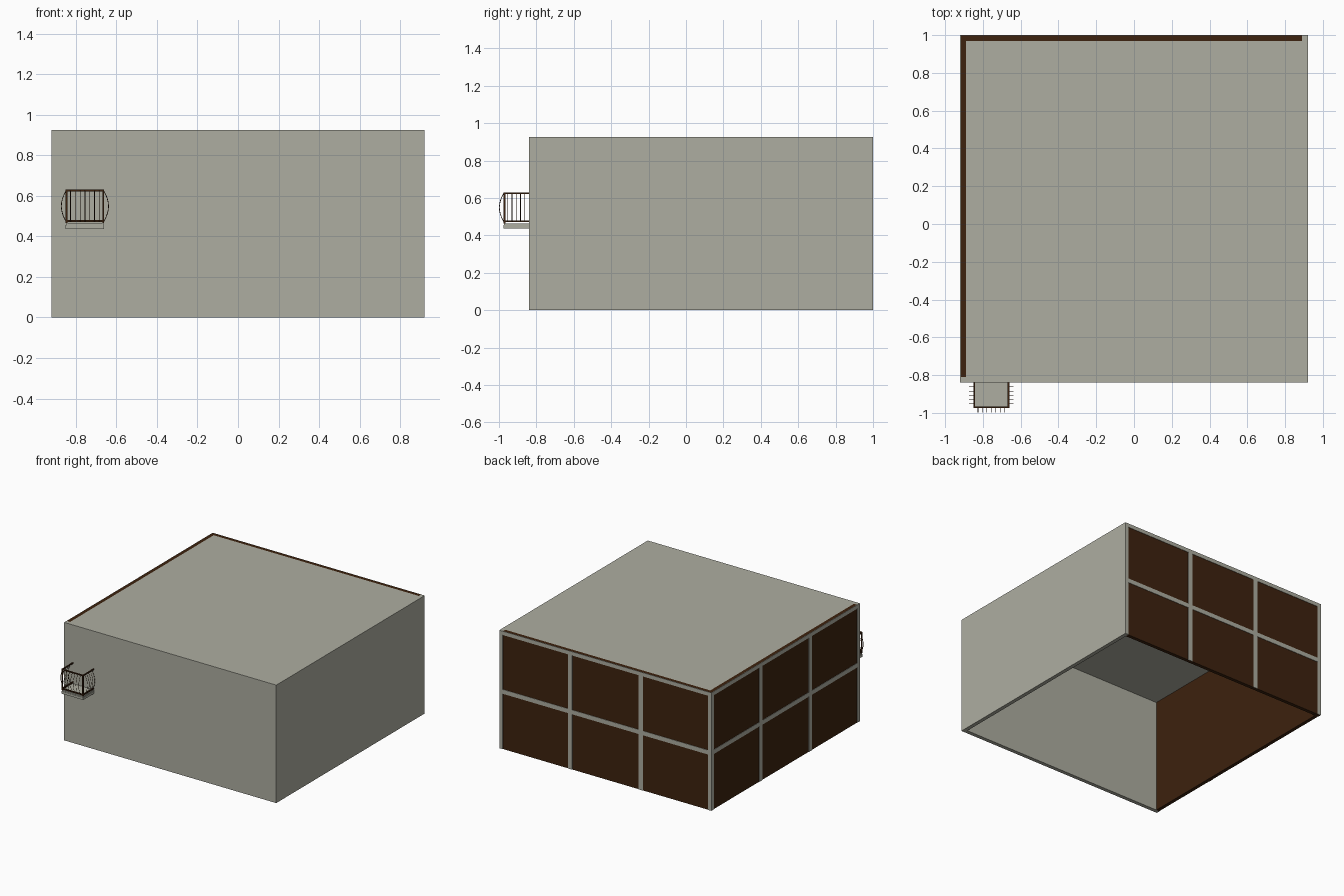
import bpy, bmesh, math

if "Cube" in bpy.data.objects:
    bpy.data.objects.remove(bpy.data.objects["Cube"])


def material(name, rgb):
    m = bpy.data.materials.new(name)
    m.diffuse_color = (*rgb, 1)
    m.use_nodes = True
    m.node_tree.nodes["Principled BSDF"].inputs["Base Color"].default_value = m.diffuse_color
    return m


GREY = material("warm grey plaster", (0.423, 0.423, 0.356))
BROWN = material("dark brown", (0.047, 0.016, 0.0044))


def boxes(name, mat, *spans):
    """One object from boxes given as (x0, x1, y0, y1, z0, z1)."""
    bm = bmesh.new()
    for x0, x1, y0, y1, z0, z1 in spans:
        verts = bmesh.ops.create_cube(bm, size=1)["verts"]
        for v in verts:
            v.co = (x1 if v.co.x > 0 else x0,
                    y1 if v.co.y > 0 else y0,
                    z1 if v.co.z > 0 else z0)
    me = bpy.data.meshes.new(name)
    bm.to_mesh(me)
    bm.free()
    me.materials.append(mat)
    ob = bpy.data.objects.new(name, me)
    bpy.context.collection.objects.link(ob)
    return ob


# Room shell, open underneath
X, Y0, Y1, H, T = 0.92, -0.84, 1.0, 0.925, 0.03
D = 0.003  # how far the panels sit behind the frame bars
boxes("front_wall", GREY, (-X, X, Y0, Y0 + T, 0, H))
boxes("right_wall", GREY, (X - T, X, Y0 + T, Y1, 0, H))
boxes("roof", GREY, (-X + T, X - T, Y0 + T, Y1 - T, H - T, H))

# Dark panels filling the left and back sides
boxes("left_panel", BROWN, (-X + D, -X + T, Y0 + T, Y1 - D, 0, H))
boxes("back_panel", BROWN, (-X + T, X - T, Y1 - T, Y1 - D, 0, H))


# Frame bars over the panels: uprights at the thirds, middle and top rails
def bar_layout(a, b):
    third = (b - a) / 3
    uprights = [(a, a + T)] + [(a + third * i - 0.019, a + third * i + 0.019) for i in (1, 2)] + [(b - T, b)]
    rects = [(u0, u1, 0, H) for u0, u1 in uprights]
    for (_, u1), (w0, _) in zip(uprights, uprights[1:]):
        rects += [(u1, w0, 0.434, 0.468), (u1, w0, H - T, H)]
    return rects


boxes("left_frame", GREY, *[(-X, -X + D, a, b, c, d) for a, b, c, d in bar_layout(Y0, Y1) if a > Y0])
boxes("back_frame", GREY, *[(a, b, Y1 - D, Y1, c, d) for a, b, c, d in bar_layout(-X, X) if b < X])

# Balcony slab
BX0, BX1, BY = -0.85, -0.66, -0.975
boxes("balcony_slab", GREY,
      (BX0, BX1, BY, Y0, 0.437, 0.456),
      (BX0 + 0.003, BX1 - 0.003, BY + 0.003, Y0, 0.456, 0.465))

# Balcony railing: corner posts with upper and lower rails
R = 0.009
rails = [(x, x + R, BY, BY + R, 0.465, 0.63) for x in (BX0, BX1 - R)]
for z0, z1 in ((0.471, 0.480), (0.622, 0.63)):
    rails += [(x, x + R, BY + R, Y0, z0, z1) for x in (BX0, BX1 - R)]
    rails.append((BX0 + R, BX1 - R, BY, BY + R, z0, z1))
boxes("balcony_railing", BROWN, *rails)

# Bulging balusters, outward along each side
cu = bpy.data.curves.new("baluster_curve", "CURVE")
cu.dimensions = "3D"
cu.bevel_depth = 0.0017
cu.bevel_resolution = 0
cu.use_fill_caps = True


def baluster(x, y, dx, dy):
    sp = cu.splines.new("POLY")
    n = 8
    sp.points.add(n)
    for i, p in enumerate(sp.points):
        t = i / n
        out = 0.0235 * math.sin(math.pi * t) ** 0.9 if 0 < t < 1 else 0
        p.co = (x + dx * out, y + dy * out, 0.473 + 0.152 * t, 1)


for i in range(7):
    baluster(BX0 + (BX1 - BX0) * (i + 1) / 8, BY + 0.0005, 0, -1)
for i in range(5):
    y = BY + (Y0 - BY) * (i + 1) / 6
    baluster(BX0 + 0.002, y, -1, 0)
    baluster(BX1 - 0.002, y, 1, 0)

tmp = bpy.data.objects.new("baluster_curve", cu)
bpy.context.collection.objects.link(tmp)
bpy.context.view_layer.update()
me = bpy.data.meshes.new_from_object(tmp.evaluated_get(bpy.context.evaluated_depsgraph_get()))
bpy.data.objects.remove(tmp)
me.materials.clear()
me.materials.append(BROWN)
bpy.context.collection.objects.link(bpy.data.objects.new("balcony_balusters", me))
